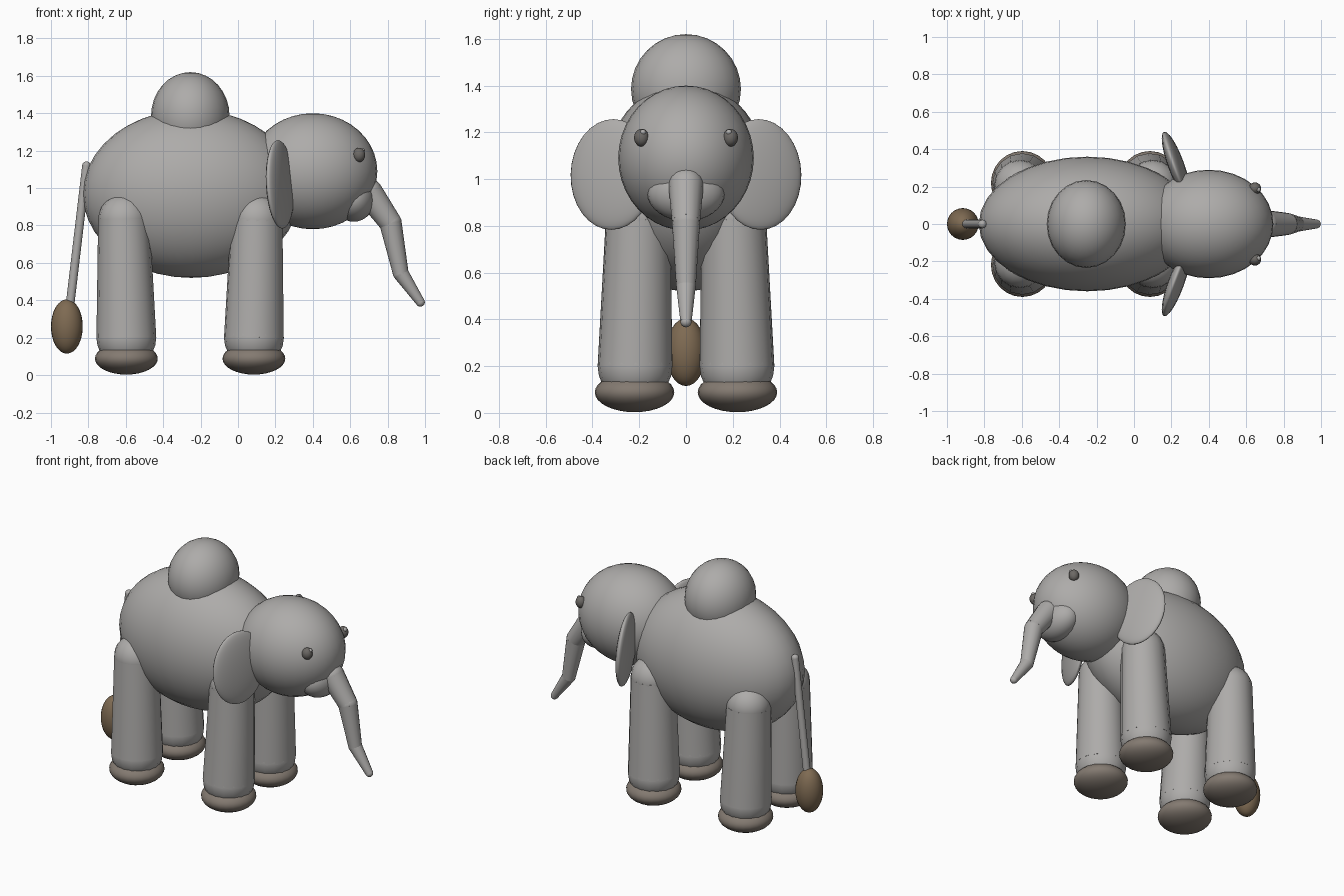
import bpy
import math
from mathutils import Vector, Euler

if "Cube" in bpy.data.objects:
    bpy.data.objects.remove(bpy.data.objects["Cube"], do_unlink=True)


def material(name, rgb):
    m = bpy.data.materials.new(name)
    m.use_nodes = True
    m.diffuse_color = (*rgb, 1)
    bsdf = m.node_tree.nodes["Principled BSDF"]
    bsdf.inputs["Base Color"].default_value = (*rgb, 1)
    bsdf.inputs["Roughness"].default_value = 0.7
    return m


HIDE = material("grey hide", (0.42, 0.41, 0.40))
FOOT = material("brown grey foot", (0.23, 0.195, 0.165))
TUFT = material("brown tuft", (0.21, 0.145, 0.085))
EYE = material("dark grey eye", (0.15, 0.14, 0.13))


def finish(name, mat):
    ob = bpy.context.object
    ob.name = name
    ob.data.materials.append(mat)
    bpy.ops.object.shade_smooth_by_angle(angle=math.radians(45))
    return ob


def ellipsoid(name, centre, radii, mat=HIDE, rot=(0, 0, 0), segs=24, rings=16):
    bpy.ops.mesh.primitive_uv_sphere_add(segments=segs, ring_count=rings,
                                         location=centre, rotation=rot)
    bpy.context.object.scale = radii
    return finish(name, mat)


def ball(name, centre, r, mat=HIDE):
    return ellipsoid(name, centre, (r, r, r), mat, segs=16, rings=12)


def limb(name, joints, mat=HIDE):
    """Tapered tubes between joints (x, y, z, radius) with a ball at each joint."""
    for i, (x, y, z, r) in enumerate(joints):
        ball(f"{name}_joint_{i + 1}", (x, y, z), r, mat)
    for i, (a, b) in enumerate(zip(joints, joints[1:])):
        start, end = Vector(a[:3]), Vector(b[:3])
        axis = end - start
        bpy.ops.mesh.primitive_cone_add(
            vertices=16, radius1=a[3], radius2=b[3], depth=axis.length,
            location=(start + end) / 2,
            rotation=axis.to_track_quat('Z', 'Y').to_euler())
        finish(f"{name}_segment_{i + 1}", mat)


# Torso, hump and head
ellipsoid("body", (-0.25, 0, 0.97), (0.58, 0.36, 0.45), segs=32, rings=20)
ellipsoid("hump", (-0.255, 0, 1.385), (0.21, 0.235, 0.235))
ellipsoid("head", (0.4, 0, 1.09), (0.345, 0.29, 0.31), segs=32, rings=20)
ellipsoid("mouth", (0.62, 0, 0.94), (0.11, 0.165, 0.12))

# Trunk
limb("trunk", [(0.70, 0, 0.975, 0.075), (0.815, 0, 0.815, 0.06),
               (0.87, 0, 0.545, 0.042), (0.975, 0, 0.39, 0.024)])

# Tail with its tuft
limb("tail", [(-0.81, 0, 1.12, 0.023), (-0.9, 0, 0.36, 0.023)])
ellipsoid("tail_tuft", (-0.915, 0, 0.26), (0.085, 0.085, 0.145), TUFT)

for side, s in (("left", 1), ("right", -1)):
    # Legs and feet
    for end, top_x, foot_x in (("front", 0.1, 0.085), ("rear", -0.61, -0.597)):
        limb(f"{end}_{side}_leg", [(foot_x, s * 0.218, 0.2, 0.16),
                                   (top_x, s * 0.205, 0.83, 0.138)])
        ellipsoid(f"{end}_{side}_foot", (foot_x, s * 0.22, 0.088),
                  (0.168, 0.17, 0.085), FOOT)

    # Ear, a flat disc swept backwards
    turn = Euler((0, math.radians(-3), s * math.radians(20)))
    ellipsoid(f"{side}_ear", (0.225, s * 0.315, 1.02), (0.042, 0.19, 0.237),
              rot=turn)

    # Eye with a small raised glint
    ellipsoid(f"{side}_eye", (0.647, s * 0.19, 1.177), (0.033, 0.032, 0.038), EYE)
    ball(f"{side}_eye_glint", (0.665, s * 0.184, 1.2), 0.013)
